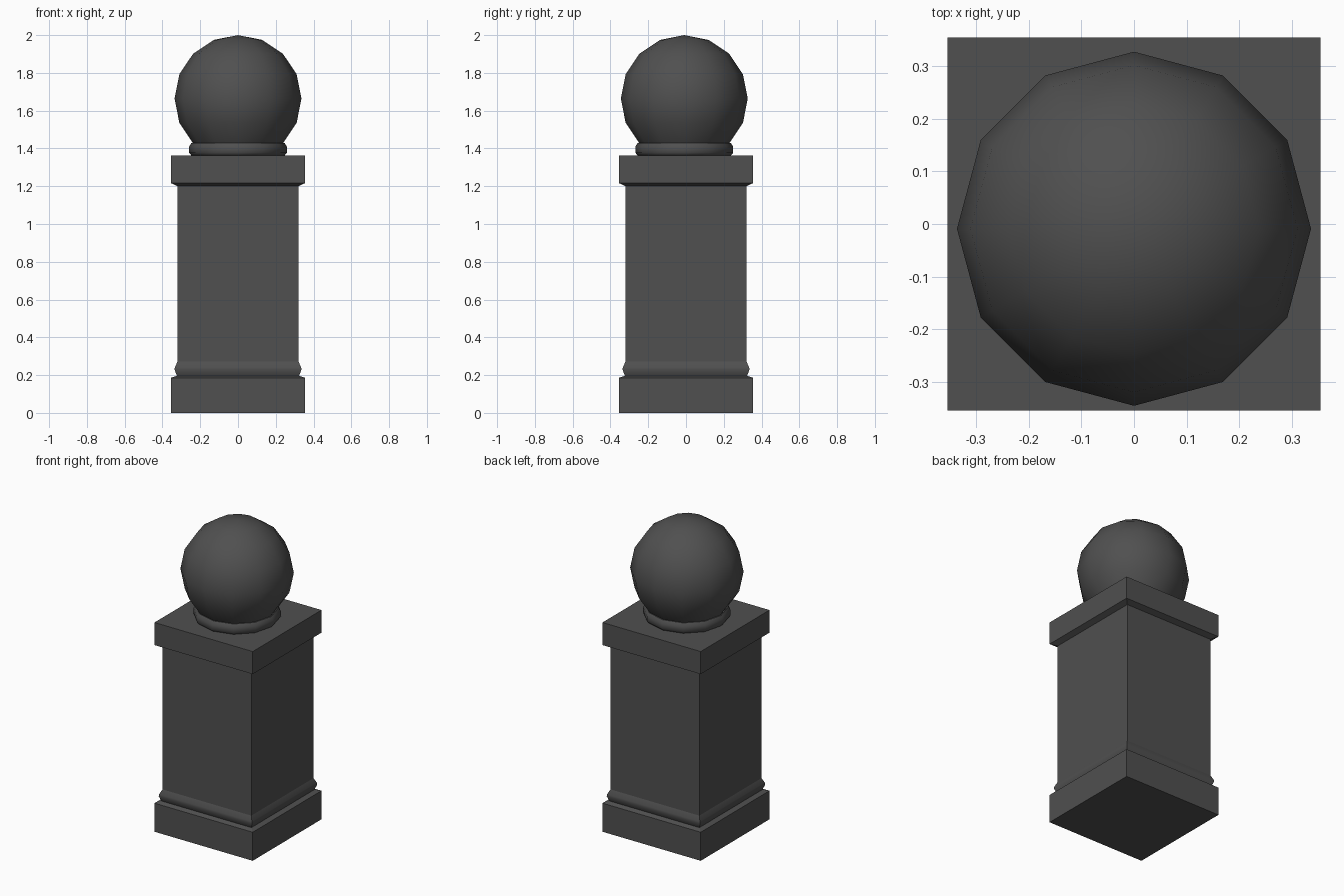
import bpy, bmesh, math

if "Cube" in bpy.data.objects:
    bpy.data.objects.remove(bpy.data.objects["Cube"])

stone = bpy.data.materials.new("dark_grey_stone")
stone.diffuse_color = (0.08, 0.08, 0.08, 1)
stone.use_nodes = True
stone.node_tree.nodes["Principled BSDF"].inputs["Base Color"].default_value = stone.diffuse_color


def lathe(name, profile, sides, start=0.0, scale=1.0, centre_y=0.0, smooth=None):
    """Stack rings of (radius, z); radius 0 makes a pole, other ends are capped."""
    bm = bmesh.new()
    rings = []
    for r, z in profile:
        n = 1 if r == 0 else sides
        rings.append([bm.verts.new((r * scale * math.cos(start + math.tau * i / sides),
                                    r * scale * math.sin(start + math.tau * i / sides) + centre_y, z))
                      for i in range(n)])
    for a, b in zip(rings, rings[1:]):
        for i in range(sides):
            j = (i + 1) % sides
            if len(b) == 1:
                bm.faces.new((a[i], a[j], b[0]))
            else:
                bm.faces.new((a[i], a[j], b[j], b[i]))
    for ring in (rings[0], rings[-1]):
        if len(ring) > 1:
            bm.faces.new(ring)
    bmesh.ops.recalc_face_normals(bm, faces=bm.faces)
    mesh = bpy.data.meshes.new(name)
    bm.to_mesh(mesh)
    bm.free()
    mesh.materials.append(stone)
    ob = bpy.data.objects.new(name, mesh)
    bpy.context.collection.objects.link(ob)
    if smooth:
        bpy.ops.object.select_all(action='DESELECT')
        ob.select_set(True)
        bpy.context.view_layer.objects.active = ob
        bpy.ops.object.shade_smooth_by_angle(angle=math.radians(smooth))
    return ob


def square(name, profile, smooth=None):
    """Square stack; profile radii are half widths."""
    return lathe(name, profile, 4, math.pi / 4, math.sqrt(2), smooth=smooth)


# Square pillar
square("plinth", [(0.354, 0), (0.354, 0.186), (0.325, 0.196)])
square("base_moulding", [(0.32, 0.19), (0.327, 0.205), (0.336, 0.229),
                         (0.334, 0.242), (0.32, 0.272)], smooth=45)
square("shaft", [(0.32, 0.19), (0.32, 1.205)])
square("cap", [(0.32, 1.2), (0.354, 1.216), (0.354, 1.363)])

# Round collar and ball, twelve sided
lathe("ball_collar", [(0.244, 1.36), (0.259, 1.377), (0.259, 1.41), (0.246, 1.43)],
      12, centre_y=-0.009, smooth=50)
R, CZ = 0.336, 1.664
ball = [(R * math.sin(math.pi * k / 8), CZ - R * math.cos(math.pi * k / 8))
        for k in range(2, 8)] + [(0, CZ + R)]
lathe("ball", ball, 12, centre_y=-0.009, smooth=50)
